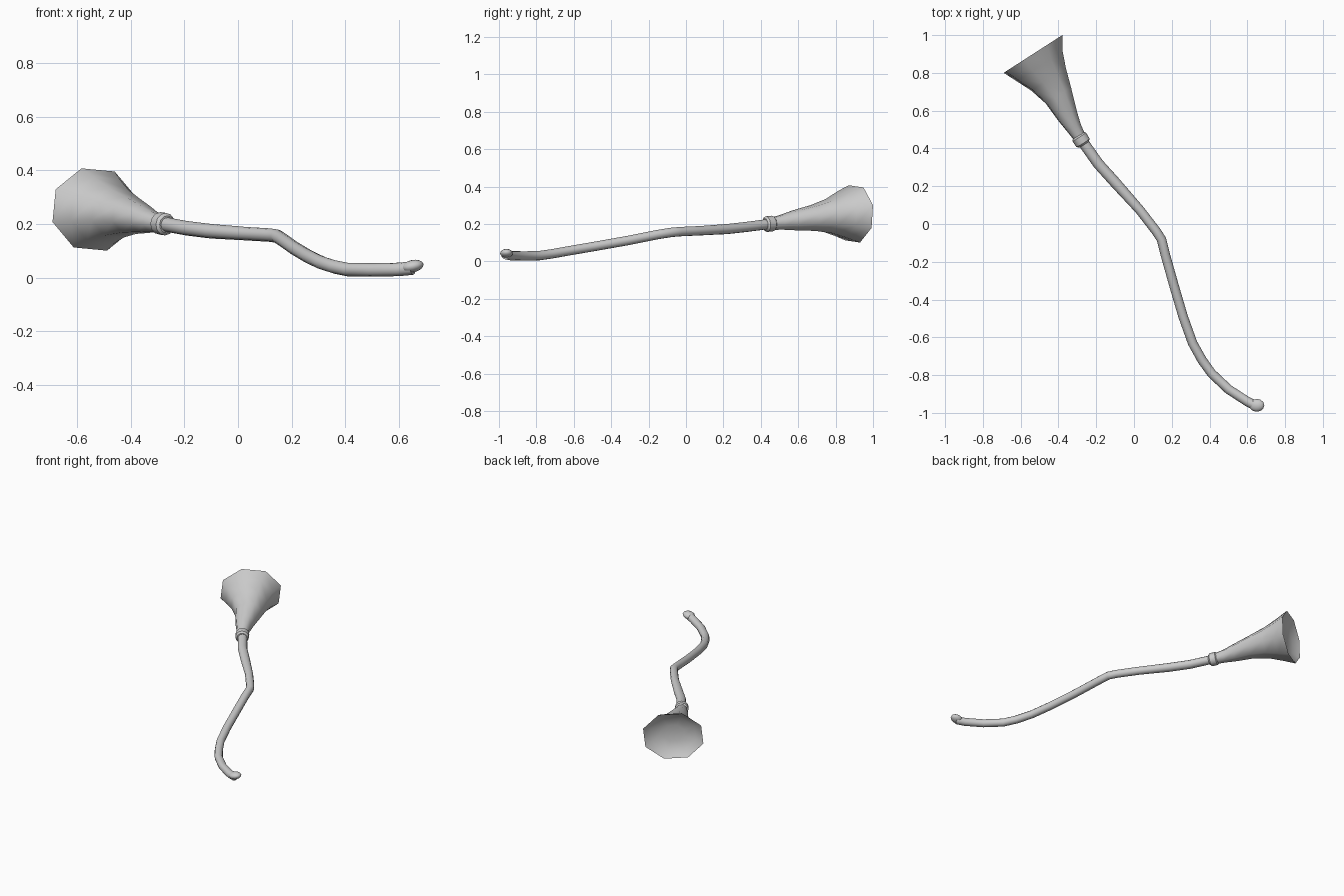
import bpy, bmesh, math
from mathutils import Vector

if "Cube" in bpy.data.objects:
    bpy.data.objects.remove(bpy.data.objects["Cube"])

Z = Vector((0, 0, 1))


def sweep(name, sections, sides, axis=None, roll=0.0, sharp=60):
    """Loft elliptical rings: each section is (x, y, z, side radius, up radius)."""
    bm = bmesh.new()
    pts = [Vector(s[:3]) for s in sections]
    rings = []
    for i, s in enumerate(sections):
        t = axis or (pts[min(i + 1, len(pts) - 1)] - pts[max(i - 1, 0)])
        t = t.normalized()
        side = t.cross(Z).normalized()
        up = side.cross(t)
        ring = []
        for k in range(sides):
            a = roll + 2 * math.pi * k / sides
            ring.append(bm.verts.new(pts[i] + side * s[3] * math.cos(a) + up * s[4] * math.sin(a)))
        rings.append(ring)
    for r0, r1 in zip(rings, rings[1:]):
        for k in range(sides):
            j = (k + 1) % sides
            bm.faces.new((r0[k], r0[j], r1[j], r1[k]))
    bm.faces.new(rings[0][::-1])
    bm.faces.new(rings[-1])
    bmesh.ops.recalc_face_normals(bm, faces=bm.faces)
    me = bpy.data.meshes.new(name)
    bm.to_mesh(me)
    bm.free()
    ob = bpy.data.objects.new(name, me)
    bpy.context.collection.objects.link(ob)
    smooth(ob, sharp)
    return ob


def smooth(ob, angle):
    bpy.ops.object.select_all(action='DESELECT')
    ob.select_set(True)
    bpy.context.view_layer.objects.active = ob
    bpy.ops.object.shade_smooth_by_angle(angle=math.radians(angle))


# Bent stem, from mouthpiece to collar
stem = [(.65, -.965, .036), (.60, -.94, .031), (.50, -.875, .029), (.41, -.79, .030),
        (.36, -.72, .040), (.31, -.63, .056), (.26, -.49, .080), (.21, -.32, .110),
        (.165, -.16, .142), (.145, -.08, .155), (.115, -.035, .159), (.03, .075, .164),
        (-.10, .22, .173), (-.19, .32, .184), (-.25, .405, .195), (-.28, .45, .201)]
sweep("stem", [(*p, .025 + .004 * (i > 11), .025 + .002 * (i > 11)) for i, p in enumerate(stem)], 12)

# Rounded mouthpiece tip
bpy.ops.mesh.primitive_uv_sphere_add(segments=12, ring_count=8, radius=1, location=(.65, -.96, .043))
tip = bpy.context.object
tip.name = "mouthpiece"
tip.scale = (.041, .034, .023)
tip.rotation_euler = (0, math.radians(-12), 0)
smooth(tip, 60)

# Collar ring between stem and bell
c, d = Vector((-.281, .447, .201)), Vector((-.54, .84, .08)).normalized()
sweep("collar", [(*(c + d * o), r, r) for o, r in
                 ((-.030, .032), (-.020, .042), (.018, .042), (.028, .032))], 12, sharp=40)

# Octagonal flared bell with a dished mouth
bell = [(-.285, .455, .201, .034, .034), (-.318, .51, .209, .043, .041),
        (-.352, .575, .219, .059, .055), (-.40, .68, .232, .083, .072),
        (-.452, .765, .242, .114, .096), (-.50, .835, .251, .152, .130),
        (-.535, .90, .254, .193, .160), (-.530, .892, .254, .180, .148),
        (-.518, .873, .253, .145, .118), (-.509, .859, .252, .07, .057)]
sweep("bell", bell, 8, axis=Vector((-.54, .84, 0)), roll=math.radians(17), sharp=70)
